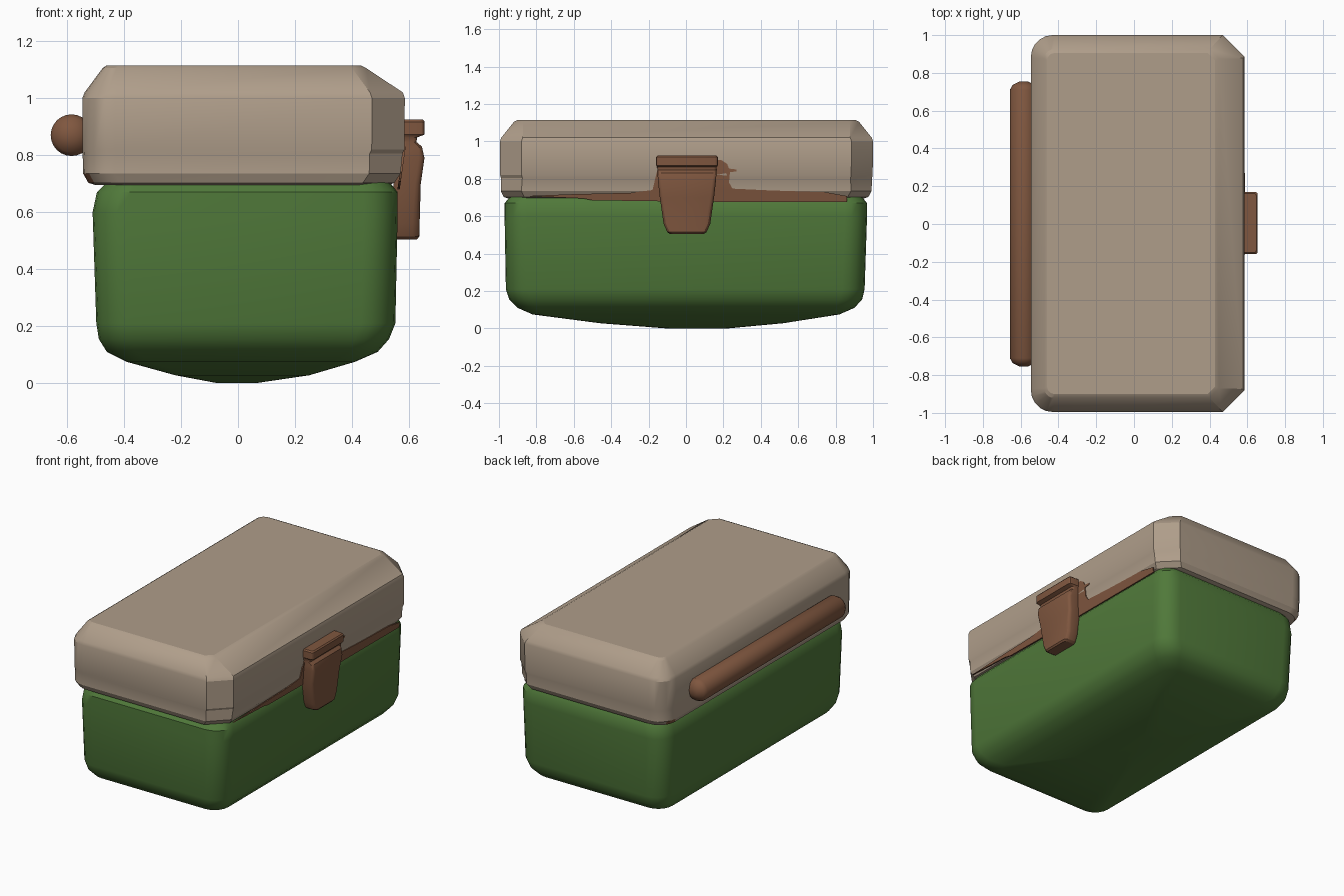
import bpy, bmesh
from math import sin, cos, pi, radians
from mathutils import Vector

cube = bpy.data.objects.get("Cube")
if cube:
    bpy.data.objects.remove(cube, do_unlink=True)


def material(name, rgb):
    m = bpy.data.materials.new(name)
    m.use_nodes = True
    m.diffuse_color = (*rgb, 1)
    m.node_tree.nodes["Principled BSDF"].inputs["Base Color"].default_value = (*rgb, 1)
    return m


tan = material("tan", (0.43, 0.34, 0.255))
green = material("green", (0.08, 0.19, 0.042))
brown = material("brown", (0.215, 0.095, 0.05))


def finish(name, bm, mats, angle=30):
    bmesh.ops.recalc_face_normals(bm, faces=bm.faces)
    mesh = bpy.data.meshes.new(name)
    bm.to_mesh(mesh)
    bm.free()
    for m in mats:
        mesh.materials.append(m)
    mesh.shade_smooth()
    mesh.set_sharp_from_angle(angle=radians(angle))
    obj = bpy.data.objects.new(name, mesh)
    bpy.context.collection.objects.link(obj)
    return obj


def outline(x0, x1, y0, y1, r, left_steps, right_steps):
    """Rectangle with rounded corners, or chamfered where steps is 1."""
    corners = ((x1 - r, y1 - r, 0, right_steps), (x0 + r, y1 - r, 1, left_steps),
               (x0 + r, y0 + r, 2, left_steps), (x1 - r, y0 + r, 3, right_steps))
    return [(cx + r * cos(a), cy + r * sin(a))
            for cx, cy, q, n in corners
            for a in [(q + i / n) * pi / 2 for i in range(n + 1)]]


def loft(rings, left_steps=5, right_steps=5):
    """Skin a stack of rings given as z, x0, x1, y0, y1, corner radius."""
    bm = bmesh.new()
    loops = [[bm.verts.new((x, y, z)) for x, y in outline(*rest, left_steps, right_steps)]
             for z, *rest in rings]
    for a, b in zip(loops, loops[1:]):
        for i in range(len(a)):
            j = (i + 1) % len(a)
            bm.faces.new((a[i], a[j], b[j], b[i]))
    bm.faces.new(loops[0])
    bm.faces.new(loops[-1])
    return bm


# Box body with a bulging underside
body = loft([
    (0.0, -0.07, 0.06, -0.10, 0.22, 0.05),
    (0.028, -0.22, 0.25, -0.46, 0.52, 0.06),
    (0.075, -0.39, 0.41, -0.82, 0.82, 0.08),
    (0.11, -0.46, 0.49, -0.90, 0.90, 0.10),
    (0.155, -0.488, 0.53, -0.945, 0.942, 0.12),
    (0.21, -0.497, 0.552, -0.963, 0.955, 0.12),
    (0.60, -0.51, 0.56, -0.97, 0.968, 0.12),
    (0.67, -0.495, 0.56, -0.97, 0.968, 0.12),
    (0.705, -0.46, 0.532, -0.94, 0.94, 0.10)])
finish("box_body", body, [green], 40)

# Lid with a sloped top edge, rounded at the handle side and chamfered at the clasp side
lid = loft([
    (0.695, -0.50, 0.53, -0.95, 0.95, 0.11),
    (0.703, -0.525, 0.548, -0.975, 0.975, 0.11),
    (0.735, -0.543, 0.57, -0.99, 0.992, 0.11),
    (0.805, -0.545, 0.577, -0.99, 0.995, 0.115),
    (0.82, -0.546, 0.584, -0.994, 0.998, 0.115),
    (1.00, -0.546, 0.585, -0.995, 1.0, 0.115),
    (1.02, -0.538, 0.578, -0.988, 0.993, 0.115),
    (1.105, -0.475, 0.45, -0.92, 0.925, 0.05),
    (1.115, -0.46, 0.43, -0.90, 0.905, 0.04)], 5, 1)
for f in lid.faces:
    c = f.calc_center_median()
    # worn lower corners next to the handle
    if c.z < 0.74 and c.x < -0.515 and abs(c.y) > 0.88:
        f.material_index = 1
finish("lid", lid, [tan, brown], 25)

# Clasp: tapered tongue with a grooved lip
clasp = loft([
    (0.505, 0.55, 0.628, -0.085, 0.095, 0.02),
    (0.515, 0.545, 0.636, -0.10, 0.11, 0.025),
    (0.56, 0.545, 0.637, -0.12, 0.13, 0.025),
    (0.70, 0.545, 0.641, -0.14, 0.15, 0.02),
    (0.79, 0.545, 0.654, -0.15, 0.16, 0.02),
    (0.83, 0.545, 0.645, -0.152, 0.163, 0.02),
    (0.846, 0.545, 0.626, -0.153, 0.163, 0.015),
    (0.862, 0.545, 0.628, -0.154, 0.164, 0.015),
    (0.872, 0.545, 0.654, -0.16, 0.17, 0.015),
    (0.917, 0.545, 0.655, -0.16, 0.17, 0.015),
    (0.925, 0.55, 0.648, -0.152, 0.162, 0.015)], 3, 3)
finish("clasp", clasp, [brown])

# Handle bar along the opposite side, with tapered ends
handle = bmesh.new()
sides = 24
profile = [(-0.755, 0.022), (-0.735, 0.06), (-0.71, 0.073),
           (0.71, 0.073), (0.735, 0.06), (0.755, 0.022)]
loops = [[handle.verts.new((-0.584 + r * cos(2 * pi * i / sides), y,
                            0.87 + r * sin(2 * pi * i / sides)))
          for i in range(sides)] for y, r in profile]
for a, b in zip(loops, loops[1:]):
    for i in range(sides):
        j = (i + 1) % sides
        handle.faces.new((a[i], a[j], b[j], b[i]))
handle.faces.new(loops[0])
handle.faces.new(loops[-1])
finish("handle", handle, [brown], 40)


def side_plate(name, points):
    """Thin plate hugging the clasp side of the lid, from a y, z outline."""
    bm = bmesh.new()
    verts = [bm.verts.new((min(0.57 + (z - 0.70) * 0.14, 0.588), y, z)) for y, z in points]
    face = bm.faces.new(verts)
    back = bmesh.ops.extrude_face_region(bm, geom=[face])["geom"]
    bmesh.ops.translate(bm, vec=Vector((-0.008, 0, 0)),
                        verts=[v for v in back if isinstance(v, bmesh.types.BMVert)])
    bmesh.ops.triangulate(bm, faces=[f for f in bm.faces if len(f.verts) > 4])
    return finish(name, bm, [brown])


# Worn seam under the lid and the patch behind the clasp
side_plate("seam_strip", [
    (-0.86, 0.708), (-0.55, 0.695), (-0.5, 0.685), (0.0, 0.678), (0.86, 0.675),
    (0.86, 0.708), (0.75, 0.728), (0.45, 0.738), (0.24, 0.748), (-0.18, 0.74),
    (-0.3, 0.725), (-0.6, 0.718)])
side_plate("clasp_patch", [
    (-0.18, 0.735), (0.25, 0.745), (0.23, 0.78), (0.235, 0.835), (0.27, 0.84),
    (0.27, 0.85), (0.23, 0.855), (0.22, 0.88), (0.19, 0.9), (-0.14, 0.9),
    (-0.16, 0.82)])
